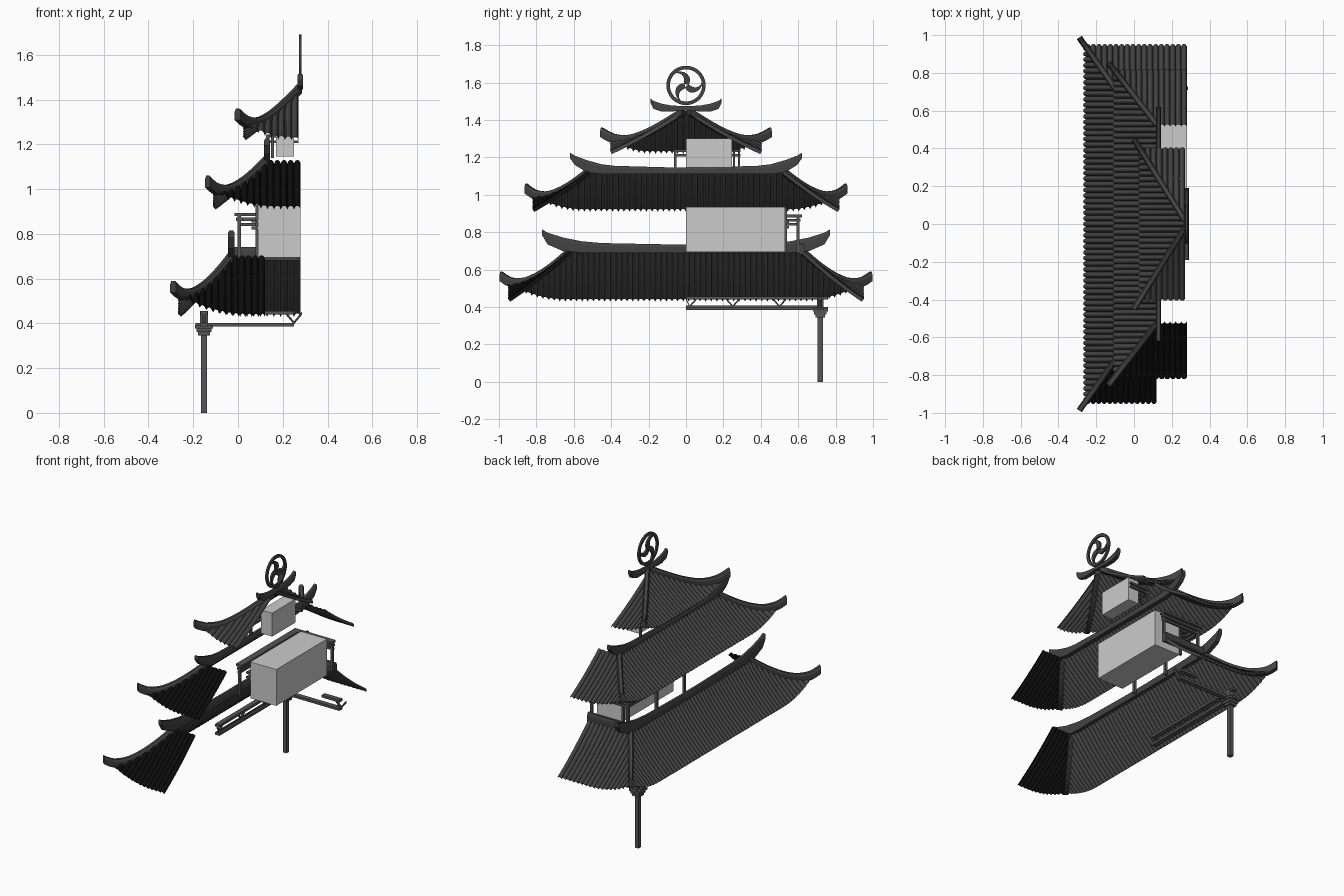
import bpy, bmesh, math
from mathutils import Vector

if "Cube" in bpy.data.objects:
    bpy.data.objects.remove(bpy.data.objects["Cube"])

def mat(name, v):
    m = bpy.data.materials.new(name)
    m.diffuse_color = (v, v, v, 1)
    m.use_nodes = True
    m.node_tree.nodes["Principled BSDF"].inputs["Base Color"].default_value = m.diffuse_color
    return m

TILE, WOOD, BLACK = mat("tile", 0.055), mat("timber", 0.09), mat("black_tile", 0.004)

def make(name, verts, faces, m=None):
    me = bpy.data.meshes.new(name)
    me.from_pydata(verts, [], faces)
    ob = bpy.data.objects.new(name, me)
    bpy.context.collection.objects.link(ob)
    if m:
        me.materials.append(m)
    return ob

def fix_normals(ob):
    bm = bmesh.new()
    bm.from_mesh(ob.data)
    bmesh.ops.recalc_face_normals(bm, faces=bm.faces)
    bm.to_mesh(ob.data)
    bm.free()

def box(name, x0, x1, y0, y1, z0, z1, m=None):
    v = [(x, y, z) for x in (x0, x1) for y in (y0, y1) for z in (z0, z1)]
    f = [(0, 1, 3, 2), (4, 6, 7, 5), (0, 4, 5, 1), (2, 3, 7, 6), (0, 2, 6, 4), (1, 5, 7, 3)]
    return make(name, v, f, m)

def ridge(name, path, w, m=TILE):
    """Vertical-sided band along path points (x, y, z_bottom, z_top)."""
    d = Vector(path[-1][:2]) - Vector(path[0][:2])
    n = Vector((-d.y, d.x)).normalized() * w / 2
    v, f = [], []
    for x, y, zb, zt in path:
        c = (zt - zb) * 0.3
        v += [(x - n.x, y - n.y, zb), (x + n.x, y + n.y, zb), (x + n.x, y + n.y, zt - c),
              (x + n.x * .6, y + n.y * .6, zt), (x - n.x * .6, y - n.y * .6, zt), (x - n.x, y - n.y, zt - c)]
    for i in range(len(path) - 1):
        for k in range(6):
            a, b = i * 6 + k, i * 6 + (k + 1) % 6
            f.append((a, b, b + 6, a + 6))
    f += [tuple(range(6)), tuple(range(len(v) - 6, len(v)))]
    ob = make(name, v, f, m)
    fix_normals(ob)
    return ob

def bar(name, a, b, h, w):
    return ridge(name, [(a[0], a[1], a[2], a[2] + h), (b[0], b[1], b[2], b[2] + h)], w, WOOD)

def height(t, d, r):
    lift = r["lift"] * max(0, 1 - d / r["reach"]) ** 2 * (1 - t)
    return r["z0"] + (r["z1"] - r["z0"]) * (0.82 * t + 0.18 * t * t) + lift

def slope(name, r, side, u0, u1, m):
    """Corrugated tile sheet. side 0 = long side facing -x, +1/-1 = ends facing +y/-y."""
    run = r["tx"] - r["ex"] if side == 0 else r["ey"] - r["ty"]
    hip = r["ey"] - r["ty"] if side == 0 else r["tx"] - r["ex"]
    rise = r["z1"] - r["z0"]
    ln = math.hypot(run, rise)
    tiles = round((u1 - u0) / 0.03)
    seg, rows = 6, 8
    v, f = [], []
    cols = tiles * seg
    for i in range(cols + 1):
        u = u0 + (u1 - u0) * i / cols
        d = r["ey"] - abs(u) if side == 0 else u - r["ex"]
        tmax = max(0.0, min(1.0, d / hip))
        bump = 0.02 * math.sqrt(max(0, math.sin(math.pi * (i % seg) / seg))) - 0.008
        for j in range(rows + 1):
            t = tmax * j / rows
            z = height(t, d, r) + bump * run / ln
            o = bump * rise / ln
            if side == 0:
                v.append((r["ex"] + run * t - o, u, z))
            else:
                v.append((u, side * (r["ey"] - run * t + o), z))
    for i in range(cols):
        for j in range(rows):
            a = i * (rows + 1) + j
            q = (a, a + 1, a + rows + 2, a + rows + 1)
            f.append(q[::-1] if side < 0 else q)
    ob = make(name, v, f, m)
    # make sure the sheet faces upward
    if sum(p.normal.z * p.area for p in ob.data.polygons) < 0:
        ob.data.flip_normals()
    ob.data.shade_smooth()
    bpy.context.view_layer.objects.active = ob
    ob.select_set(True)
    bpy.ops.object.shade_smooth_by_angle(angle=math.radians(50))
    ob.select_set(False)

roofs = {
    "lower": dict(ex=-.26, tx=-.03, ey=.945, ty=.62, z0=.435, z1=.695, lift=.085, reach=.3, back=.28, front=.12),
    "middle": dict(ex=-.105, tx=.125, ey=.815, ty=.52, z0=.915, z1=1.12, lift=.075, reach=.27, back=.28, front=.28),
    "upper": dict(ex=.03, tx=.272, ey=.4, ty=.015, z0=1.225, z1=1.44, lift=.065, reach=.2, back=.27, front=.27),
}
for tier, r in roofs.items():
    slope(tier + "_long_tiles", r, 0, -r["ey"], r["ey"], TILE)
    slope(tier + "_back_end_tiles", r, 1, r["ex"], r["back"], TILE)
    slope(tier + "_front_end_tiles", r, -1, r["ex"], r["front"], TILE if tier == "upper" else BLACK)
    # upturned hip ridges
    for s, side in ((1, "back"), (-1, "front")):
        path = []
        for i in range(15):
            t = -0.13 + 1.13 * i / 14
            x = r["ex"] + (r["tx"] - r["ex"]) * t
            y = s * (r["ey"] + (r["ty"] - r["ey"]) * t)
            k = max(0, -t) / 0.13
            tc = max(t, 0)
            zb = height(tc, tc * 0.28, r) + 0.03 * k
            path.append((x, y, zb - 0.012, zb + 0.028 + 0.012 * max(0, 1 - tc * 4)))
        ridge(f"{tier}_{side}_hip_ridge", path, 0.032)

def sweep_ridge(name, x, half, w):
    pts = [(x, -y, b, t) for y, b, t in half] + [(x, y, b, t) for y, b, t in reversed(half)]
    ridge(name, pts, w)

# top ridges with horned ends
sweep_ridge("lower_top_ridge", -.03, [(.77, .785, .815), (.74, .735, .798), (.66, .70, .772), (.56, .69, .752), (.45, .69, .742), (.1, .69, .735)], .028)
sweep_ridge("middle_top_ridge", .13, [(.62, 1.195, 1.225), (.595, 1.16, 1.21), (.53, 1.12, 1.185), (.45, 1.11, 1.163), (.38, 1.11, 1.155), (.1, 1.11, 1.147)], .028)
sweep_ridge("upper_crest", .278, [(.19, 1.49, 1.515), (.175, 1.46, 1.503), (.13, 1.445, 1.487), (.08, 1.445, 1.478), (.03, 1.45, 1.475)], .026)
ridge("lower_end_ridge", [(-.03, .62, .68, .742), (.28, .62, .68, .742)], .028)

# wheel ornament: ring and three curved blades
def plate(name, outline_pairs, closed):
    v, f = [], []
    n = len(outline_pairs)
    for (ay, az), (by, bz) in outline_pairs:
        for x in (.272, .284):
            v += [(x, ay, az), (x, by, bz)]
    for i in range(n if closed else n - 1):
        a, b = i * 4, (i + 1) % n * 4
        for p, q in ((0, 1), (1, 3), (3, 2), (2, 0)):
            f.append((a + p, a + q, b + q, b + p))
    if not closed:
        f += [(0, 1, 3, 2), (4 * n - 4, 4 * n - 3, 4 * n - 1, 4 * n - 2)]
    fix_normals(make(name, v, f, TILE))

def polar(rad, a):
    return (rad * math.cos(a), 1.585 + rad * math.sin(a))

plate("wheel_ring", [(polar(.105, a), polar(.086, a)) for a in (2 * math.pi * i / 40 for i in range(40))], True)
for k in range(3):
    base = math.radians(75 + 120 * k)
    pairs = []
    for i in range(9):
        q = i / 8
        rad, a, w = .006 + .085 * q, base + 1.0 * q * q, .005 + .016 * math.sin(math.pi * min(1, .25 + .7 * q))
        c = Vector(polar(rad, a))
        n = Vector((-math.sin(a), math.cos(a))) * w * .8
        pairs.append((tuple(c - n), tuple(c + n)))
    plate(f"wheel_blade_{k + 1}", pairs, False)

# storey bodies
box("middle_body", .09, .28, 0, .53, .695, .935)
box("upper_body", .17, .25, 0, .245, 1.145, 1.30)

# column with stepped capital
box("column", -.165, -.138, .704, .732, 0, .35, WOOD)
for i, h in enumerate((.026, .033, .04)):
    box(f"capital_{i + 1}", -.152 - h, -.152 + h, .718 - h, .718 + h, .345 + .016 * i, .361 + .016 * i, WOOD)
box("column_head", -.17, -.134, .70, .736, .39, .455, WOOD)

# paired eave beams with V struts
for z, h in ((.385, .016), (.44, .016)):
    box("long_beam", -.168, -.136, 0, .76, z, z + h, WOOD)
    box("cross_beam", -.19 if z < .4 else .12, .25, .702, .734, z, z + h, WOOD)
box("long_beam_web", -.155, -.149, 0, .72, .4, .408, WOOD)
for y in (0.02, .25, .5):
    for s in (-1, 1):
        bar("long_strut", (-.152, y, .397), (-.152, max(0, y + s * .035), .437), .012, .014)
for s in (-1, 1):
    bar("cross_strut", (.25, .718, .395), (.25 + s * .035, .718, .437), .014, .018)

# middle balcony frame
for z, o in ((.835, 0), (.858, .006), (.88, .014)):
    box("middle_long_rail", -.002 - o, .014 + o, 0, .605 + o, z, z + .014, WOOD)
    box("middle_end_rail", -.002 - o, .28, .592 - o, .606 + o, z, z + .014, WOOD)
for x, y in ((.005, .6), (.005, .3), (.005, .01), (.27, .6)):
    box("middle_post", x - .008, x + .008, y - .008, y + .008, .69, .885, WOOD)
for z in (.82, .85):
    box("middle_bracket", .06, .09, .0, .55, z, z + .012, WOOD)
box("middle_corner_post", .078, .094, .525, .541, .695, .93, WOOD)

# upper balcony frame
for z in (1.205, 1.23):
    box("upper_long_rail", .125, .143, -.065, .29, z, z + .013, WOOD)
    box("upper_end_rail", .125, .27, .278, .292, z, z + .013, WOOD)
for y in (-.058, .11, .284):
    box("upper_post", .127, .141, y - .006, y + .006, 1.14, 1.24, WOOD)
box("upper_inner_post", .148, .16, .25, .262, 1.14, 1.24, WOOD)
